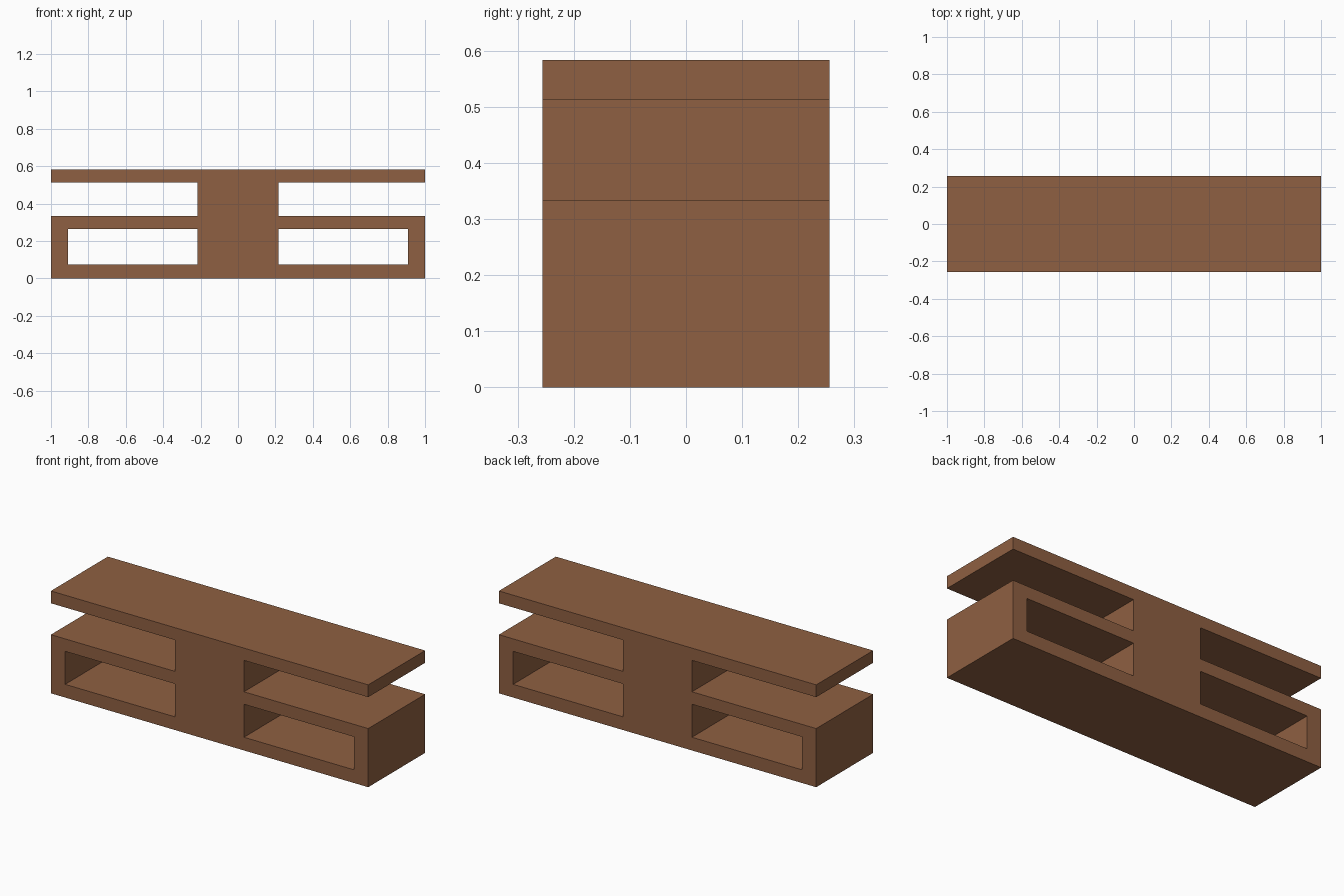
import bpy
import bmesh

if "Cube" in bpy.data.objects:
    bpy.data.objects.remove(bpy.data.objects["Cube"])

wood = bpy.data.materials.new("brown wood")
wood.diffuse_color = (0.275, 0.117, 0.054, 1.0)
wood.use_nodes = True
wood.node_tree.nodes["Principled BSDF"].inputs["Base Color"].default_value = wood.diffuse_color

HALF_DEPTH = 0.256
# heights of the board faces, from the floor up
BASE_TOP, SHELF_LOW, SHELF_TOP, TOP_LOW, TOP = 0.075, 0.263, 0.334, 0.513, 0.583
COLUMN = 0.217   # half width of the centre column
PANEL_IN = 0.91  # inner face of the end panels


def box(name, x0, x1, z0, z1):
    """Full-depth board between the given x and z limits."""
    bm = bmesh.new()
    bmesh.ops.create_cube(bm, size=1.0)
    for v in bm.verts:
        v.co.x = x1 if v.co.x > 0 else x0
        v.co.y = HALF_DEPTH if v.co.y > 0 else -HALF_DEPTH
        v.co.z = z1 if v.co.z > 0 else z0
    mesh = bpy.data.meshes.new(name)
    bm.to_mesh(mesh)
    bm.free()
    mesh.materials.append(wood)
    obj = bpy.data.objects.new(name, mesh)
    bpy.context.collection.objects.link(obj)
    return obj


# horizontal boards
box("base_board", -1, 1, 0, BASE_TOP)
box("middle_shelf", -1, 1, SHELF_LOW, SHELF_TOP)
box("top_board", -1, 1, TOP_LOW, TOP)

# centre column, fitted between the boards
box("lower_column", -COLUMN, COLUMN, BASE_TOP, SHELF_LOW)
box("upper_column", -COLUMN, COLUMN, SHELF_TOP, TOP_LOW)

# end panels closing the lower compartments
box("left_end_panel", -1, -PANEL_IN, BASE_TOP, SHELF_LOW)
box("right_end_panel", PANEL_IN, 1, BASE_TOP, SHELF_LOW)
